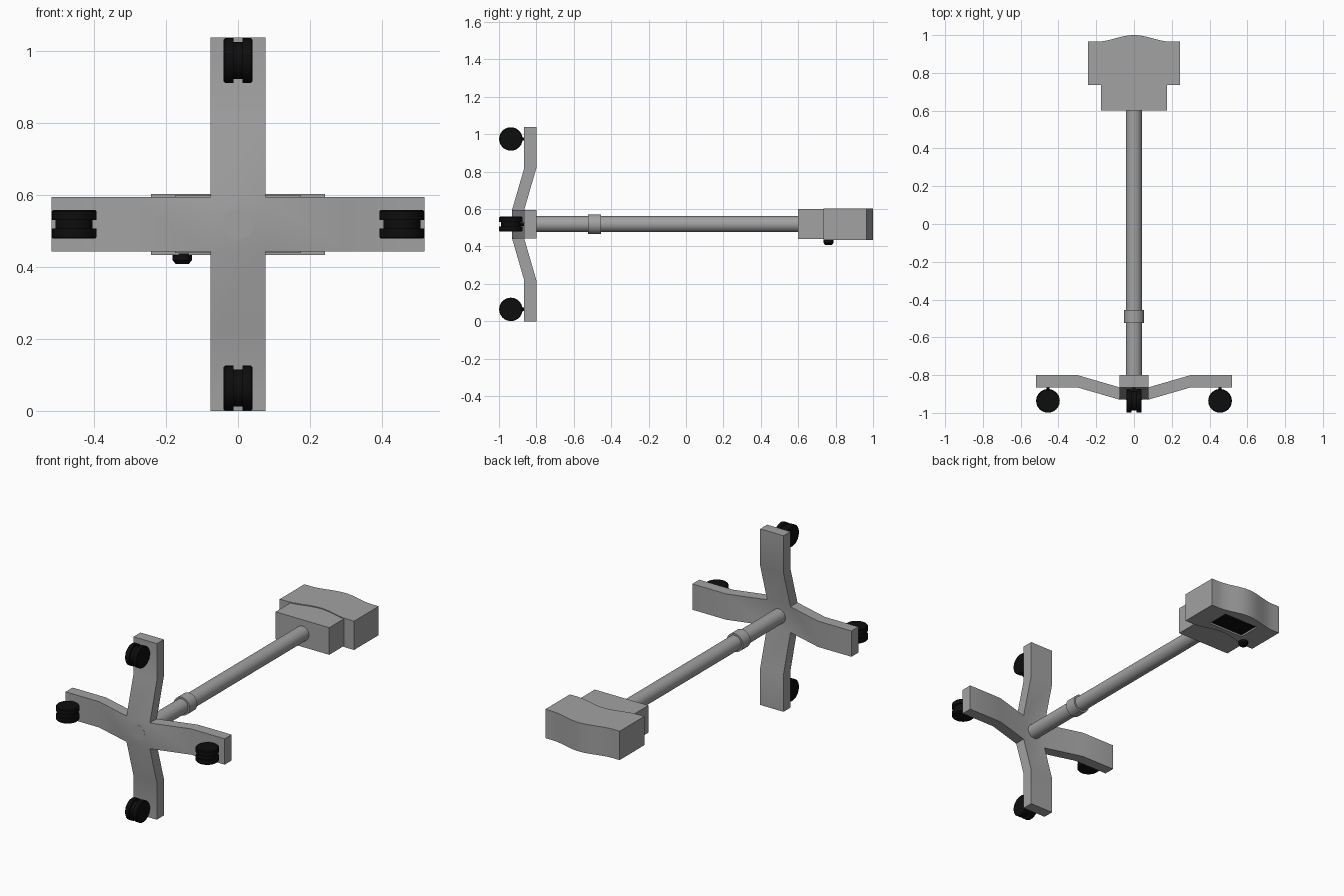
import bpy, bmesh, math
from mathutils import Matrix, Vector

cube = bpy.data.objects.get("Cube")
if cube:
    bpy.data.objects.remove(cube, do_unlink=True)

MID = 0.519  # height of the pole axis


def material(name, value):
    m = bpy.data.materials.new(name)
    m.use_nodes = True
    color = (value, value, value, 1)
    m.diffuse_color = color
    m.node_tree.nodes["Principled BSDF"].inputs["Base Color"].default_value = color
    return m


GREY = material("grey", 0.36)
BLACK = material("black", 0.004)


def finish(name, bm, mat, smooth=True):
    bmesh.ops.recalc_face_normals(bm, faces=bm.faces)
    mesh = bpy.data.meshes.new(name)
    bm.to_mesh(mesh)
    bm.free()
    mesh.materials.append(mat)
    obj = bpy.data.objects.new(name, mesh)
    bpy.context.collection.objects.link(obj)
    bpy.ops.object.select_all(action='DESELECT')
    obj.select_set(True)
    bpy.context.view_layer.objects.active = obj
    if smooth:
        bpy.ops.object.shade_smooth_by_angle(angle=math.radians(30))
    return obj


def box_mesh(x0, x1, y0, y1, z0, z1):
    bm = bmesh.new()
    bmesh.ops.create_cube(bm, size=1)
    for v in bm.verts:
        v.co = ((x0 + x1) / 2 + v.co.x * (x1 - x0),
                (y0 + y1) / 2 + v.co.y * (y1 - y0),
                (z0 + z1) / 2 + v.co.z * (z1 - z0))
    return bm


def lathe(name, profile, matrix, mat, steps=40):
    """Spin (radius, height) points about local z, then place them."""
    bm = bmesh.new()
    verts = [bm.verts.new((r, 0, h)) for r, h in profile]
    edges = [bm.edges.new(pair) for pair in zip(verts, verts[1:])]
    bmesh.ops.spin(bm, geom=verts + edges, cent=(0, 0, 0), axis=(0, 0, 1),
                   angle=math.tau, steps=steps)
    bmesh.ops.remove_doubles(bm, verts=bm.verts, dist=0.0002)
    bm.transform(matrix)
    return finish(name, bm, mat)


def rod(name, radius, y0, y1, x=0, z=MID, mat=GREY):
    """Cylinder lying along y."""
    place = Matrix.Translation((x, 0, z)) @ Matrix.Rotation(-math.pi / 2, 4, 'X')
    return lathe(name, [(0, y0), (radius, y0), (radius, y1), (0, y1)], place, mat)


# Cross base: hub with four cranked arms extruded from its sides
HALF = 0.076
bm = box_mesh(-HALF, HALF, -0.93, -0.865, MID - HALF, MID + HALF)
bm.normal_update()
for face in [f for f in bm.faces if abs(f.normal.y) < 0.5]:
    out = face.normal.copy()
    for length, lift in ((0.30 - HALF, 0.065), (0.519 - 0.30, 0)):
        new = bmesh.ops.extrude_face_region(bm, geom=[face])["geom"]
        bmesh.ops.translate(bm, vec=out * length + Vector((0, lift, 0)),
                            verts=[g for g in new if isinstance(g, bmesh.types.BMVert)])
        old = face
        face = next(g for g in new if isinstance(g, bmesh.types.BMFace))
        if old.is_valid:
            bmesh.ops.delete(bm, geom=[old], context='FACES_ONLY')
finish("cross_base", bm, GREY)

# Pole and collar
rod("pole", 0.043, -0.931, 0.62)
rod("pole_collar", 0.053, -0.525, -0.455)

# Twin casters, one under each arm end
R = 0.0625
caster = [(0, -0.04), (R - 0.004, -0.04), (R, -0.036), (R, -0.012), (R - 0.011, -0.012)]
caster += [(r, -h) for r, h in reversed(caster)]
REACH = 0.4555
for i, side in enumerate(("left", "top", "right", "bottom")):
    spoke = i * math.pi / 2
    x, z = REACH * math.cos(spoke), MID + REACH * math.sin(spoke)
    turn = Matrix.Rotation(math.pi / 2, 4, 'Y') if i % 2 else Matrix()
    lathe("caster_" + side, caster, Matrix.Translation((x, -0.9365, z)) @ turn, BLACK)
    rod("caster_stem_" + side, 0.009, -0.93, -0.86, x, z, BLACK)

# Head: neck block and wavy housing
finish("head_neck", box_mesh(-0.175, 0.175, 0.60, 0.85, MID - 0.08, MID + 0.08), GREY, False)

W, STEPS = 0.2425, 32


def wave(x):
    return 0.0175 * (1 + math.cos(math.pi * min(abs(x) / 0.2, 1)))


xs = [-W + 2 * W * i / STEPS for i in range(STEPS + 1)]
outline = [(x, 0.735 + wave(x)) for x in xs] + [(x, 0.965 + wave(x)) for x in reversed(xs)]
bm = bmesh.new()
floor = bm.faces.new([bm.verts.new((x, y, MID - 0.085)) for x, y in outline])
top = bmesh.ops.extrude_face_region(bm, geom=[floor], use_keep_orig=True)["geom"]
bmesh.ops.translate(bm, vec=(0, 0, 0.17),
                    verts=[g for g in top if isinstance(g, bmesh.types.BMVert)])
housing = finish("head_housing", bm, GREY)

# Recess for the screen on the underside
UNDER = MID - 0.085
cutter = finish("screen_cutter", box_mesh(-0.11, 0.12, 0.80, 0.935, UNDER - 0.02, UNDER + 0.014),
                GREY, False)
cutter.hide_render = True
for target in (housing, bpy.data.objects["head_neck"]):
    cut = target.modifiers.new("recess", 'BOOLEAN')
    cut.operation = 'DIFFERENCE'
    cut.solver = 'EXACT'
    cut.object = cutter
    bpy.context.view_layer.objects.active = target
    bpy.ops.object.modifier_apply(modifier=cut.name)
bpy.data.objects.remove(cutter, do_unlink=True)
finish("screen", box_mesh(-0.109, 0.119, 0.801, 0.934, UNDER + 0.009, UNDER + 0.016), BLACK, False)

# Control knob beside the screen
lathe("control_knob", [(0, -0.025), (0.018, -0.025), (0.027, -0.015), (0.027, 0.004), (0, 0.004)],
      Matrix.Translation((-0.155, 0.762, UNDER)), BLACK, 24)
